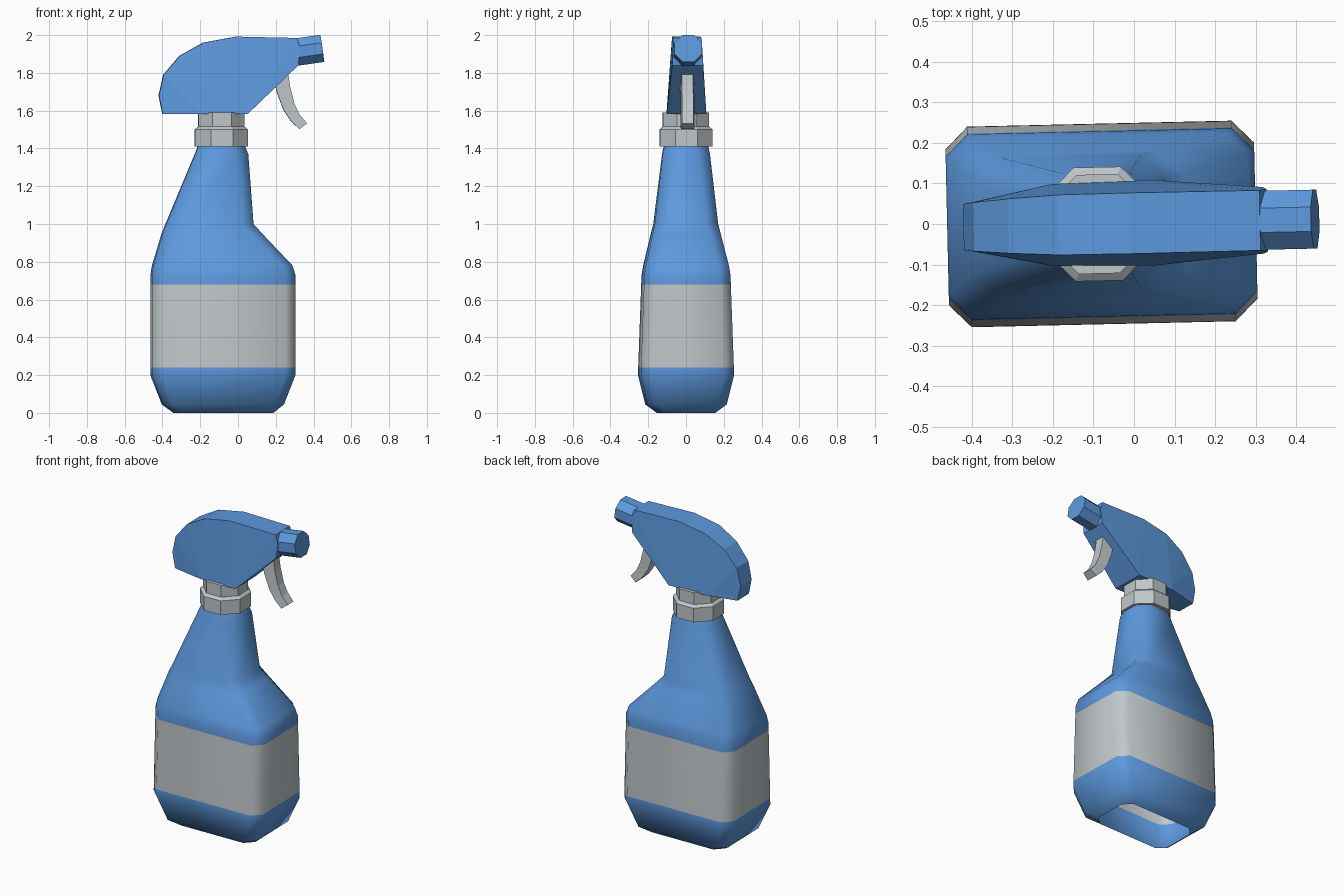
import bpy, bmesh, math
from mathutils import Matrix, Vector

if "Cube" in bpy.data.objects:
    bpy.data.objects.remove(bpy.data.objects["Cube"])

PIVOT = Vector((-0.085, 0, 0))
# the whole model is turned very slightly about its neck axis
TURN = Matrix.Translation(PIVOT) @ Matrix.Rotation(math.radians(1.3), 4, 'Z') @ Matrix.Translation(-PIVOT)


def material(name, rgb):
    m = bpy.data.materials.new(name)
    m.diffuse_color = (*rgb, 1)
    m.use_nodes = True
    m.node_tree.nodes["Principled BSDF"].inputs["Base Color"].default_value = m.diffuse_color
    return m


blue = material("blue_plastic", (0.11, 0.32, 0.73))
grey = material("light_grey", (0.53, 0.57, 0.59))


def finish(name, bm, mats, smooth=None):
    bmesh.ops.recalc_face_normals(bm, faces=bm.faces)
    bm.transform(TURN)
    me = bpy.data.meshes.new(name)
    bm.to_mesh(me)
    bm.free()
    for m in mats:
        me.materials.append(m)
    ob = bpy.data.objects.new(name, me)
    bpy.context.collection.objects.link(ob)
    if smooth:
        bpy.ops.object.select_all(action='DESELECT')
        ob.select_set(True)
        bpy.context.view_layer.objects.active = ob
        bpy.ops.object.shade_smooth_by_angle(angle=math.radians(smooth))
    return ob


def loft(rings, cap_start=True, cap_end=True):
    bm = bmesh.new()
    rows = [[bm.verts.new(p) for p in r] for r in rings]
    n = len(rows[0])
    for a, b in zip(rows, rows[1:]):
        for i in range(n):
            j = (i + 1) % n
            bm.faces.new((a[i], a[j], b[j], b[i]))
    if cap_start:
        bm.faces.new(rows[0][::-1])
    if cap_end:
        bm.faces.new(rows[-1])
    return bm


def chamfered(x0, x1, y, c, z):
    return [(x0 + c, -y, z), (x1 - c, -y, z), (x1, -y + c, z), (x1, y - c, z),
            (x1 - c, y, z), (x0 + c, y, z), (x0, y - c, z), (x0, -y + c, z)]


# Bottle: chamfered rectangles (z, left, right, half depth, chamfer), open underneath
levels = [(0.0, -0.34, 0.185, 0.15, 0.05), (0.045, -0.40, 0.24, 0.21, 0.05),
          (0.2, -0.46, 0.30, 0.247, 0.055), (0.24, -0.46, 0.30, 0.246, 0.055),
          (0.68, -0.46, 0.30, 0.23, 0.055), (0.73, -0.46, 0.30, 0.228, 0.055),
          (0.78, -0.452, 0.285, 0.22, 0.055), (0.95, -0.402, 0.125, 0.18, 0.06),
          (1.0, -0.382, 0.08, 0.168, 0.06), (1.37, -0.228, 0.053, 0.125, 0.06),
          (1.42, -0.208, 0.033, 0.115, 0.06)]
bm = loft([chamfered(a, b, y, c, z) for z, a, b, y, c in levels], cap_start=False)
for f in bm.faces:
    f.material_index = int(0.24 < f.calc_center_median().z < 0.68)
finish("bottle", bm, [blue, grey], 50)

# Collar: stepped octagon
ring = []
for z, r in [(1.41, 0.14), (1.5, 0.14), (1.515, 0.122), (1.59, 0.122)]:
    ring.append(chamfered(-0.088 - r, -0.088 + r, r, r * 0.586, z))
finish("collar", loft(ring), [grey])

# Spray head: side profile (x, z, half width)
profile = [(-0.40, 1.583, 0.06), (-0.20, 1.583, 0.101), (0.05, 1.583, 0.105),
           (0.318, 1.84, 0.082), (0.328, 1.93, 0.077), (0.31, 1.985, 0.074),
           (-0.01, 1.992, 0.075), (-0.185, 1.96, 0.074), (-0.31, 1.89, 0.067),
           (-0.395, 1.79, 0.06), (-0.42, 1.68, 0.057)]
bm = loft([[(x, s * w, z) for x, z, w in profile] for s in (-1, 1)])
bmesh.ops.triangulate(bm, faces=[f for f in bm.faces if len(f.verts) > 4])
finish("spray_head", bm, [blue])

# Nozzle: octagonal stub tilted slightly upward
axis = Vector((0.14, 0, 0.02)).normalized()
up = Vector((-axis.z, 0, axis.x))
end = Vector((0.446, 0, 1.93))
rings = []
for back in (0.16, 0):
    c = end - axis * back
    rings.append([c + (Vector((0, math.cos(a), 0)) + up * math.sin(a)) * 0.0785
                  for a in [math.pi / 8 + k * math.pi / 4 for k in range(8)]])
finish("nozzle", loft(rings), [blue])

# Trigger: curved lever, rear edge wider than front edge
rear = [(0.19, 1.77), (0.205, 1.70), (0.24, 1.605), (0.28, 1.545), (0.325, 1.503)]
front = [(0.265, 1.80), (0.275, 1.73), (0.297, 1.64), (0.325, 1.58), (0.365, 1.533)]
finish("trigger", loft([[(a, -0.037, b), (c, -0.03, d), (c, 0.03, d), (a, 0.037, b)]
                        for (a, b), (c, d) in zip(rear, front)]), [grey])
